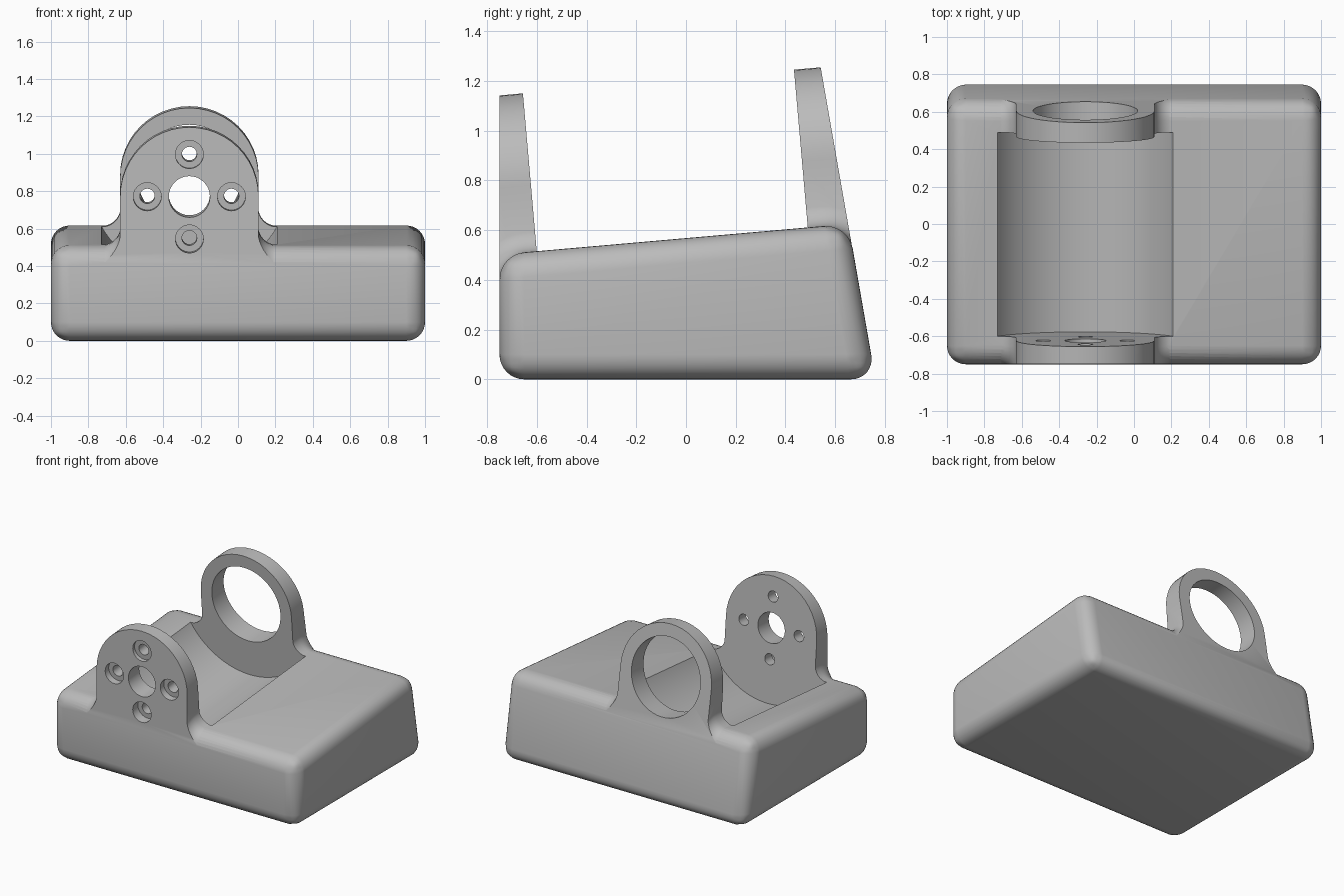
import bpy, bmesh
from math import sin, cos, pi, radians, sqrt
from mathutils import Matrix, Vector

cube = bpy.data.objects.get("Cube")
if cube:
    bpy.data.objects.remove(cube, do_unlink=True)

TILT = radians(5)
FRAME = Matrix.Translation((-0.26, -0.75, 0.77)) @ Matrix.Rotation(TILT, 4, 'X')
EAR_R, FILLET, EDGE_R = 0.37, 0.1, 0.109
INNER_FRONT, INNER_BACK = 0.127, 1.221   # inner ear faces, measured along the tilted axis

grey = bpy.data.materials.new("plain_grey")
grey.use_nodes = True
colour = (0.5, 0.5, 0.5, 1)
grey.diffuse_color = colour
grey.node_tree.nodes["Principled BSDF"].inputs["Base Color"].default_value = colour


def make(name, bm):
    bmesh.ops.recalc_face_normals(bm, faces=bm.faces)
    mesh = bpy.data.meshes.new(name)
    bm.to_mesh(mesh)
    bm.free()
    mesh.materials.append(grey)
    ob = bpy.data.objects.new(name, mesh)
    bpy.context.collection.objects.link(ob)
    return ob


def loft(sections):
    """Closed solid through rings with equal point counts."""
    bm = bmesh.new()
    rings = [[bm.verts.new(p) for p in s] for s in sections]
    n = len(rings[0])
    for a, b in zip(rings, rings[1:]):
        for i in range(n):
            j = (i + 1) % n
            bm.faces.new((a[i], a[j], b[j], b[i]))
    bm.faces.new(rings[0])
    bm.faces.new(rings[-1])
    return bm


def along_axis(profile, s0, s1):
    """Extrude an x-z profile along the tilted axis."""
    return loft([[FRAME @ Vector((x, s, z)) for x, z in profile] for s in (s0, s1)])


def circle(r, n, x=0, z=0):
    return [(x + r * cos(2 * pi * i / n), z + r * sin(2 * pi * i / n)) for i in range(n)]


def wedge(outline, half, mid=0):
    return loft([[(mid + s * half, y, z) for y, z in outline] for s in (-1, 1)])


def combine(target, tool, operation):
    mod = target.modifiers.new("combine", 'BOOLEAN')
    mod.operation, mod.solver, mod.object = operation, 'EXACT', tool
    bpy.context.view_layer.objects.active = target
    bpy.ops.object.modifier_apply(modifier=mod.name)
    bpy.data.objects.remove(tool, do_unlink=True)


# Rounded wedge base
bm = wedge([(-0.75, 0), (0.762, 0), (0.653, 0.625), (-0.75, 0.502)], 1)
bmesh.ops.bevel(bm, geom=bm.edges[:], offset=0.1, segments=8, profile=0.5, affect='EDGES')
body = make("tilted_stand", bm)

# Ear column with a round top
arch = [(EAR_R * cos(pi * i / 24), EAR_R * sin(pi * i / 24)) for i in range(25)]
ears = make("ears", along_axis(arch + [(-EAR_R, -0.48), (EAR_R, -0.48)], -0.1, 1.5))


# Concave fillets that follow the rounded top of the base
def base_section(x, h):
    r = EDGE_R + h
    pts = []
    for cy, cz, a0, a1 in ((-0.641, 0.402, 180, 95), (0.5625, 0.508, 95, 10)):
        for i in range(9):
            a = radians(a0 + (a1 - a0) * i / 8)
            pts.append((x, cy + r * cos(a), cz + r * sin(a)))
    y, z = pts[-1][1:]
    pts.append((x, y + 0.2 * sin(2 * TILT), z - 0.2 * cos(2 * TILT)))
    pts.append((x, pts[0][1], 0.25))
    return pts


steps = [FILLET * (1 - cos(pi / 2 * i / 8)) for i in range(9)]
side = [(EAR_R - 0.002 + d, FILLET - sqrt(max(0, FILLET**2 - (FILLET - d)**2)) - 0.002)
        for d in steps]
stations = [(-x, h) for x, h in reversed(side)] + side
fillets = make("fillets", loft([base_section(-0.26 + x, h) for x, h in stations]))
combine(ears, fillets, 'UNION')

# Trim ears to the front and back planes, then join to the base
trim = [(-0.749, 0.1), (0.761 - 0.175 * 0.1, 0.1), (0.761 - 0.175 * 1.5, 1.5), (-0.749, 1.5)]
combine(ears, make("trim", wedge(trim, 0.8, -0.26)), 'INTERSECT')
combine(body, ears, 'UNION')

# Round trough between the ears
combine(body, make("trough", along_axis(circle(0.54, 96), INNER_FRONT, INNER_BACK)), 'DIFFERENCE')

# Large opening in the back ear, shaft hole in the front ear
combine(body, make("ring", along_axis(circle(0.28, 48), INNER_BACK - 0.1, 1.6)), 'DIFFERENCE')
combine(body, make("shaft", along_axis(circle(0.11, 32), -0.2, INNER_FRONT + 0.1)), 'DIFFERENCE')

# Four counterbored screw holes
for x, z in circle(0.225, 4):
    for r, end in ((0.075, INNER_FRONT - 0.085), (0.04, INNER_FRONT + 0.1)):
        combine(body, make("screw", along_axis(circle(r, 24, x, z), -0.2, end)), 'DIFFERENCE')

bpy.ops.object.select_all(action='DESELECT')
body.select_set(True)
bpy.context.view_layer.objects.active = body
bpy.ops.object.shade_smooth_by_angle(angle=radians(30))
